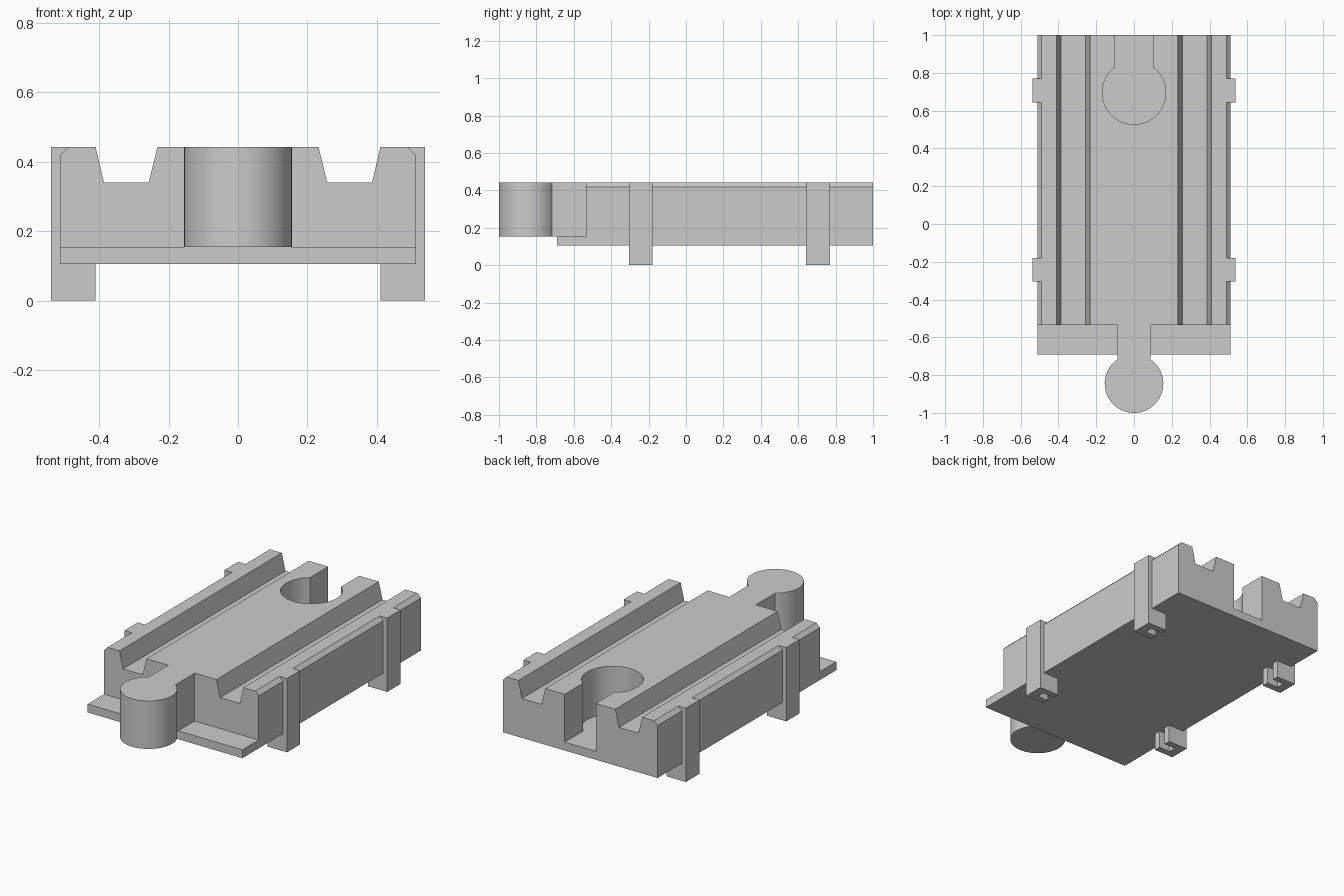
import bpy, bmesh, math
from mathutils import Vector

if "Cube" in bpy.data.objects:
    bpy.data.objects.remove(bpy.data.objects["Cube"])

grey = bpy.data.materials.new("light_grey")
grey.diffuse_color = (0.6, 0.6, 0.6, 1)
grey.use_nodes = True
grey.node_tree.nodes["Principled BSDF"].inputs["Base Color"].default_value = grey.diffuse_color


def prism(name, points, to_3d, offset):
    """Extrude a flat outline, placed by to_3d, along offset."""
    bm = bmesh.new()
    face = bm.faces.new([bm.verts.new(to_3d(a, b)) for a, b in points])
    ext = bmesh.ops.extrude_face_region(bm, geom=[face])
    moved = [g for g in ext["geom"] if isinstance(g, bmesh.types.BMVert)]
    bmesh.ops.translate(bm, verts=moved, vec=Vector(offset))
    bmesh.ops.recalc_face_normals(bm, faces=bm.faces)
    mesh = bpy.data.meshes.new(name)
    bm.to_mesh(mesh)
    bm.free()
    mesh.materials.append(grey)
    obj = bpy.data.objects.new(name, mesh)
    bpy.context.collection.objects.link(obj)
    return obj


def plan(name, points, z0, z1):
    return prism(name, points, lambda x, y: (x, y, z0), (0, 0, z1 - z0))


def rect(x0, x1, y0, y1):
    return [(x0, y0), (x1, y0), (x1, y1), (x0, y1)]


def keyhole(cy, r, w, y_end, steps=64):
    """Round head with a straight neck running towards +y."""
    start = math.acos(w / r)
    sweep = math.pi + 2 * start
    arc = [(r * math.cos(start - sweep * i / steps),
            cy + r * math.sin(start - sweep * i / steps)) for i in range(steps + 1)]
    return arc + [(-w, y_end), (w, y_end)]


def smooth(obj):
    bpy.ops.object.select_all(action="DESELECT")
    obj.select_set(True)
    bpy.context.view_layer.objects.active = obj
    bpy.ops.object.shade_smooth_by_angle(angle=math.radians(30))


BOTTOM, FLOOR, TOP = 0.105, 0.155, 0.442
FRONT, BACK = -0.535, 1.0

# Track body: grooved cross-section run from front to back
half = [(0.512, BOTTOM), (0.512, 0.419), (0.489, TOP), (0.41, TOP),
        (0.386, 0.34), (0.257, 0.34), (0.232, TOP)]
section = half + [(-x, z) for x, z in reversed(half)]
body = prism("track_body", section, lambda x, z: (x, FRONT, z), (0, BACK - FRONT, 0))

# Connector socket cut into the back end
cutter = plan("socket_cutter", keyhole(0.695, 0.168, 0.103, 1.1), FLOOR, 0.6)
cutter.hide_render = True
cutter.hide_viewport = True
cut = body.modifiers.new("socket", "BOOLEAN")
cut.operation = "DIFFERENCE"
cut.solver = "EXACT"
cut.object = cutter
bpy.context.view_layer.objects.active = body
bpy.ops.object.modifier_apply(modifier=cut.name)
bpy.data.objects.remove(cutter)
smooth(body)

# Thin lip in front of the body
plan("front_lip", rect(-0.512, 0.512, -0.69, FRONT), BOTTOM, FLOOR)

# Connector peg on its neck
peg = plan("connector_peg", keyhole(-0.845, 0.155, 0.088, FRONT), FLOOR, TOP)
smooth(peg)

# Side clips: an outer plate with a channel-shaped foot below the body
for side, s in (("right", 1), ("left", -1)):
    for end, y0, y1 in (("front", -0.305, -0.18), ("back", 0.642, 0.77)):
        plate = rect(0.489, 0.538, y0, y1)
        plan(f"{side}_{end}_clip_plate", [(s * x, y) for x, y in plate], BOTTOM, TOP)
        t = 0.04
        foot = [(0.41, y0), (0.538, y0), (0.538, y1), (0.41, y1),
                (0.41, y1 - t), (0.485, y1 - t), (0.485, y0 + t), (0.41, y0 + t)]
        plan(f"{side}_{end}_clip_foot", [(s * x, y) for x, y in foot], 0, BOTTOM)
